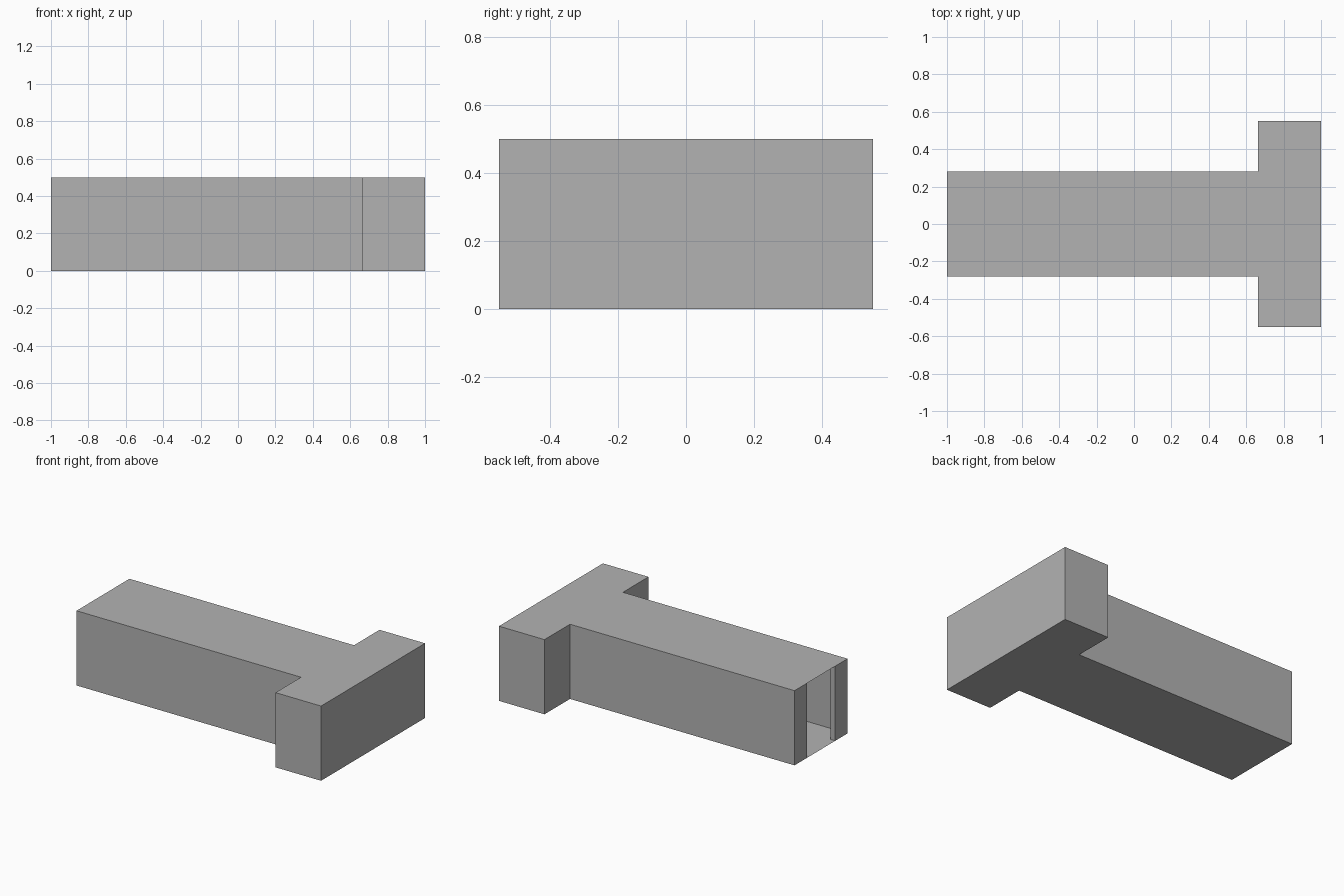
import bpy
import bmesh

if "Cube" in bpy.data.objects:
    bpy.data.objects.remove(bpy.data.objects["Cube"], do_unlink=True)

HEIGHT = 0.5
HALL, ROOM = 0.28, 0.55      # half widths
END, STEP = 1.0, 0.663       # end of the plan, start of the cross room
DOOR, JAMB = 0.15, 0.035     # half width of doorway, jamb depth

grey = bpy.data.materials.new("plain grey")
grey.use_nodes = True
colour = (0.45, 0.45, 0.45, 1)
grey.diffuse_color = colour
grey.node_tree.nodes["Principled BSDF"].inputs["Base Color"].default_value = colour


def make_object(name, bm):
    mesh = bpy.data.meshes.new(name)
    bm.to_mesh(mesh)
    bm.free()
    mesh.materials.append(grey)
    obj = bpy.data.objects.new(name, mesh)
    bpy.context.collection.objects.link(obj)


def slab(name, outline, z, up):
    bm = bmesh.new()
    face = bm.faces.new([bm.verts.new((x, y, z)) for x, y in outline])
    face.normal_update()
    if (face.normal.z > 0) != up:
        face.normal_flip()
    make_object(name, bm)


def wall(name, path):
    bm = bmesh.new()
    low = [bm.verts.new((x, y, 0)) for x, y in path]
    high = [bm.verts.new((x, y, HEIGHT)) for x, y in path]
    for i in range(len(path) - 1):
        bm.faces.new((low[i], low[i + 1], high[i + 1], high[i]))
    make_object(name, bm)


# T-shaped plan, counter-clockwise from the doorway end
right_half = [(-END, -HALL), (STEP, -HALL), (STEP, -ROOM), (END, -ROOM)]
left_half = [(x, -y) for x, y in reversed(right_half)]
plan = right_half + left_half

# Thin floor and roof
slab("floor", plan, 0, False)
slab("roof", plan, HEIGHT, True)

# Outer walls, open at the doorway end
wall("outer_walls", plan)

# Door jambs: end face, reveal and inner face
jamb = [(-END + JAMB, -HALL), (-END + JAMB, -DOOR), (-END, -DOOR), (-END, -HALL)]
wall("right_jamb", jamb)
wall("left_jamb", [(x, -y) for x, y in reversed(jamb)])
